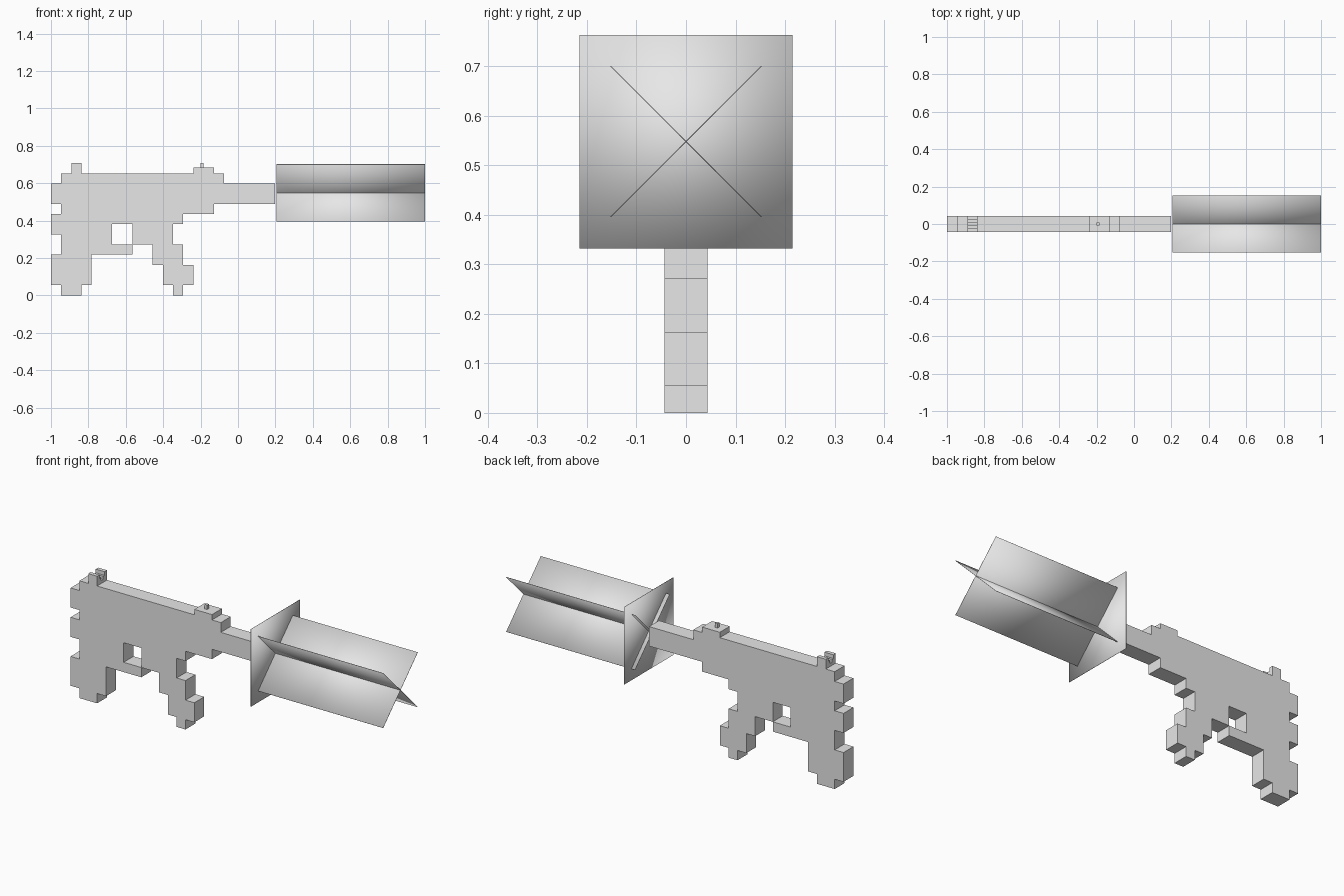
import bpy, bmesh
from math import pi
from mathutils import Matrix, Vector

default = bpy.data.objects.get("Cube")
if default:
    bpy.data.objects.remove(default, do_unlink=True)

grey = bpy.data.materials.new("plain grey")
grey.use_nodes = True
grey.diffuse_color = (0.8, 0.8, 0.8, 1)
grey.node_tree.nodes["Principled BSDF"].inputs["Base Color"].default_value = (0.8, 0.8, 0.8, 1)

P = 0.0544        # size of one blocky step
HALF = 0.0435     # half thickness of the body
AXIS = 0.548      # height of the barrel axis


def add_object(name, bm, smooth=False):
    bmesh.ops.recalc_face_normals(bm, faces=bm.faces)
    mesh = bpy.data.meshes.new(name)
    bm.to_mesh(mesh)
    bm.free()
    mesh.materials.append(grey)
    for poly in mesh.polygons:
        poly.use_smooth = smooth
    obj = bpy.data.objects.new(name, mesh)
    bpy.context.collection.objects.link(obj)
    return obj


def box(name, lo, hi, turn=0, smooth=False):
    lo, hi = Vector(lo), Vector(hi)
    bm = bmesh.new()
    bmesh.ops.create_cube(bm, size=1)
    bmesh.ops.scale(bm, vec=hi - lo, verts=bm.verts)
    bmesh.ops.rotate(bm, matrix=Matrix.Rotation(turn, 3, "X"), verts=bm.verts)
    bmesh.ops.translate(bm, vec=(lo + hi) / 2, verts=bm.verts)
    return add_object(name, bm, smooth)


def extrude(bm, faces, direction):
    new = bmesh.ops.extrude_face_region(bm, geom=faces)["geom"]
    moved = [v for v in new if isinstance(v, bmesh.types.BMVert)]
    bmesh.ops.translate(bm, vec=direction, verts=moved)


# Stepped body: filled column spans for each row, bottom to top
rows = [
    [(1, 3), (12, 13)],
    [(0, 4), (11, 14)],
    [(0, 4), (11, 14)],
    [(0, 4), (10, 13)],
    [(1, 8), (10, 13)],
    [(1, 6), (8, 12)],
    [(0, 6), (8, 12)],
    [(0, 13)],
    [(1, 16)],
    [(0, 22)],
    [(0, 22)],
    [(1, 17)],
]
bm = bmesh.new()
for row, spans in enumerate(rows):
    for start, end in spans:
        for col in range(start, end):
            corners = [(col, row), (col + 1, row), (col + 1, row + 1), (col, row + 1)]
            bm.faces.new([bm.verts.new((-1 + c * P, -HALF, r * P)) for c, r in corners])
bmesh.ops.remove_doubles(bm, verts=bm.verts, dist=0.001)
extrude(bm, bm.faces[:], (0, 2 * HALF, 0))
add_object("stepped_body", bm)

# Rear sight with a stepped notch
top = 12 * P
left, right = -1 + 2 * P, -1 + 3 * P
half_notch = [(0.009, 0.016), (0.009, 0.034), (0.022, 0.034), (0.022, P), (HALF, P)]
profile = [(-HALF, 0), (HALF, 0)] + [(y, z) for y, z in reversed(half_notch)]
profile += [(-y, z) for y, z in half_notch]
bm = bmesh.new()
sight = bm.faces.new([bm.verts.new((left, y, top + z)) for y, z in profile])
extrude(bm, [sight], (right - left, 0, 0))
add_object("rear_sight", bm)

# Front sight: low block with a small post
box("front_sight_base", (-1 + 14 * P, -HALF, top), (-1 + 16 * P, HALF, top + 0.03))
box("front_sight_post", (-0.2, -0.008, top + 0.03), (-0.184, 0.008, top + P))

# Muzzle burst: one upright square and two crossed sheets
W, T = 0.2155, 0.001
box("burst_square", (0.23 - T, -W, AXIS - W), (0.23 + T, W, AXIS + W), smooth=True)
for name, turn in (("burst_sheet_a", pi / 4), ("burst_sheet_b", -pi / 4)):
    box(name, (0.207, -W, AXIS - T), (1, W, AXIS + T), turn, True)
